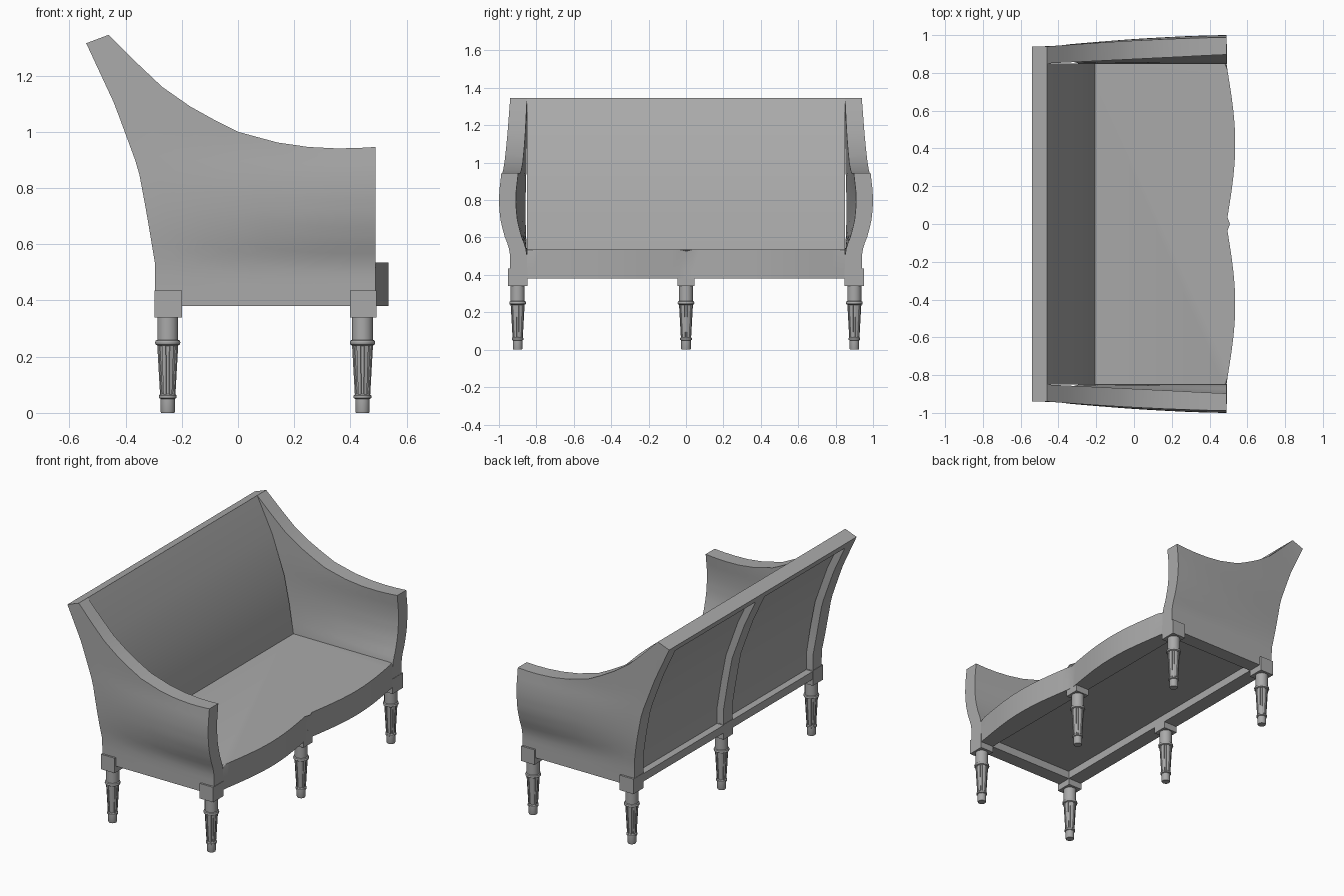
import bpy, bmesh, math

if "Cube" in bpy.data.objects:
    bpy.data.objects.remove(bpy.data.objects["Cube"])

GREY = (0.4, 0.4, 0.4, 1)
mat = bpy.data.materials.new("plain grey")
mat.use_nodes = True
mat.diffuse_color = GREY
mat.node_tree.nodes["Principled BSDF"].inputs["Base Color"].default_value = GREY


def finish(bm, name):
    bmesh.ops.recalc_face_normals(bm, faces=bm.faces)
    mesh = bpy.data.meshes.new(name)
    bm.to_mesh(mesh)
    bm.free()
    mesh.materials.append(mat)
    mesh.shade_smooth()
    mesh.set_sharp_from_angle(angle=math.radians(30))
    obj = bpy.data.objects.new(name, mesh)
    bpy.context.collection.objects.link(obj)
    return obj


def prism(points, low, high):
    """Closed solid between two copies of an outline."""
    bm = bmesh.new()
    a = [bm.verts.new(low(p)) for p in points]
    b = [bm.verts.new(high(p)) for p in points]
    n = len(points)
    for i in range(n):
        j = (i + 1) % n
        bm.faces.new((a[i], a[j], b[j], b[i]))
    bm.faces.new(a[::-1])
    bm.faces.new(b)
    return bm


def side_prism(name, pts, y0, y1):
    return finish(prism(pts, lambda p: (p[0], y0, p[1]), lambda p: (p[0], y1, p[1])), name)


def box(name, x0, x1, y0, y1, z0, z1):
    return side_prism(name, [(x0, z0), (x1, z0), (x1, z1), (x0, z1)], y0, y1)


def mix(a, b, t):
    return tuple(p + (q - p) * t for p, q in zip(a, b))


def interp(pts, k):
    """Piecewise linear lookup in sorted (key, value) pairs."""
    if k <= pts[0][0]:
        return pts[0][1]
    for (k0, v0), (k1, v1) in zip(pts, pts[1:]):
        if k <= k1:
            return v0 + (v1 - v0) * (k - k0) / (k1 - k0)
    return pts[-1][1]


# Shared side profiles as (x, z)
BACK = [(-.295, .38), (-.295, .53), (-.325, .71), (-.355, .87), (-.44, 1.1), (-.54, 1.315)]
FRONT = [(-.2, .38), (-.205, .53), (-.235, .72), (-.27, .89), (-.355, 1.13), (-.46, 1.345)]
MID = [mix(a, b, .5) for a, b in zip(BACK, FRONT)]
TOP = [(-.54, 1.315), (-.46, 1.345), (-.36, 1.245), (-.27, 1.16), (-.17, 1.09), (-.08, 1.04),
       (0, 1.0), (.14, .962), (.25, .946), (.35, .941), (.42, .942), (.49, .946)]
BULGE = [(.5, 0), (.55, .008), (.6, .028), (.65, .042), (.7, .053), (.78, .06), (.85, .058), (.945, .047)]
FRONT_X = .49
ROWS = 18


def arm_point(u, v, top):
    """Blended patch between the arm's four edges."""
    base = mix(BACK[0], (FRONT_X, .38), u)
    z = .38 + (BACK[-1][1] - .38) * v
    left = (interp([(p[1], p[0]) for p in BACK], z), z)
    right = mix((FRONT_X, .38), TOP[-1], v)
    corners = mix(mix(BACK[0], (FRONT_X, .38), u), mix(TOP[0], TOP[-1], u), v)
    return [mix(base, top, v)[i] + mix(left, right, u)[i] - corners[i] for i in (0, 1)]


def make_arm(name, side):
    bm = bmesh.new()
    outer, inner = [], []
    for top in TOP:
        u = (top[0] - TOP[0][0]) / (FRONT_X - TOP[0][0])
        co, ci = [], []
        for r in range(ROWS + 1):
            x, z = arm_point(u, r / ROWS, top)
            t = min(1, max(0, (x + .46) / .95))
            flare = interp(BULGE, z)
            co.append(bm.verts.new((x, side * (.94 + flare * (1 - (1 - t) ** 1.6)), z)))
            ci.append(bm.verts.new((x, side * (.85 + flare * t), z)))
        outer.append(co)
        inner.append(ci)
    for g in (outer, inner):
        for a, b in zip(g, g[1:]):
            for r in range(ROWS):
                bm.faces.new((a[r], b[r], b[r + 1], a[r + 1]))
    # close the rim
    for i in range(len(TOP) - 1):
        for r in (0, ROWS):
            bm.faces.new((outer[i][r], outer[i + 1][r], inner[i + 1][r], inner[i][r]))
    for i in (0, -1):
        for r in range(ROWS):
            bm.faces.new((outer[i][r], outer[i][r + 1], inner[i][r + 1], inner[i][r]))
    finish(bm, name)


make_arm("left_arm", 1)
make_arm("right_arm", -1)

# Backrest: thin curved panel with a rear frame
side_prism("backrest_panel", FRONT[1:] + MID[:0:-1], -.85, .85)
side_prism("back_centre_post", BACK + MID[::-1], -.045, .045)
side_prism("back_top_rail", [BACK[-1], MID[-1], mix(MID[-1], MID[-2], .2), mix(BACK[-1], BACK[-2], .2)], -.85, .85)
box("back_bottom_rail", -.295, -.2, -.85, .85, .38, .43)

# Seat with a double-bowed front
bow = []
for i in range(49):
    y = -.85 + 1.7 * i / 48
    bow.append((FRONT_X + .046 * abs(math.sin(math.pi * y / .85)) ** 1.1, y))


def slab(back_x, z0, z1):
    outline = [(back_x, -.85)] + bow + [(back_x, .85)]
    return prism(outline, lambda p: (p[0], p[1], z0), lambda p: (p[0], p[1], z1))


seat = slab(-.25, .43, .535)
edges = [e for e in seat.edges if all(v.co.z > .53 and v.co.x > .48 for v in e.verts)]
bmesh.ops.bevel(seat, geom=edges, offset=.018, segments=3, profile=.5, affect='EDGES')
finish(seat, "seat")
finish(slab(.4, .38, .43), "front_apron")

# Turned legs as (radius, height), with sunk flutes on the tapered part
LEG = [(.024, 0), (.026, .005), (.026, .05), (.032, .053), (.032, .062), (.028, .066),
       (.038, .24), (.044, .243), (.046, .25), (.044, .257), (.038, .26), (.038, .342)]
SIDES = 16


def make_leg(name, x, y):
    bm = bmesh.new()
    rings = []
    for rad, z in LEG:
        angles = [2 * math.pi * (k + .5) / SIDES for k in range(SIDES)]
        rings.append([bm.verts.new((x + rad * math.cos(a), y + rad * math.sin(a), z)) for a in angles])
    flutes = []
    for i, (a, b) in enumerate(zip(rings, rings[1:])):
        for k in range(SIDES):
            j = (k + 1) % SIDES
            f = bm.faces.new((a[k], a[j], b[j], b[k]))
            if LEG[i][1] == .066 and k % 2:
                flutes.append(f)
    bm.faces.new(rings[0][::-1])
    bm.faces.new(rings[-1])
    bm.normal_update()
    bmesh.ops.inset_individual(bm, faces=flutes, thickness=.0025, depth=-.004)
    finish(bm, name)


for row, x, x0, x1 in (("back", -.25, -.297, -.2), ("front", .443, .398, .492)):
    for place, y in (("left", .9), ("centre", 0), ("right", -.9)):
        half = .052 if y else .046
        make_leg(f"{row}_{place}_leg", x, y)
        box(f"{row}_{place}_leg_block", x0, x1, y - half, y + half, .34, .435)
